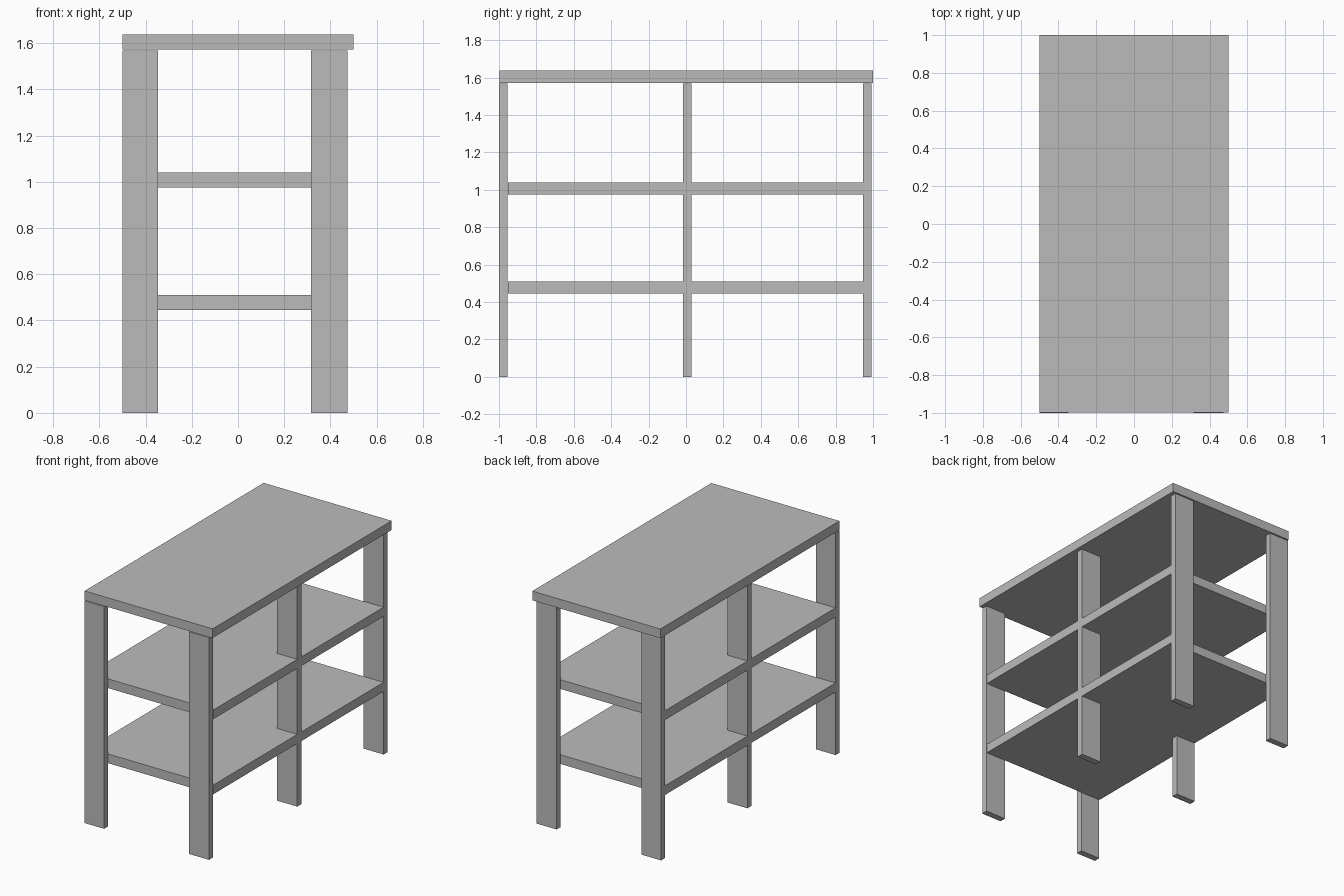
import bpy

cube = bpy.data.objects.get("Cube")
if cube:
    bpy.data.objects.remove(cube, do_unlink=True)

# Single plain grey material
grey = bpy.data.materials.new("plain_grey")
grey.use_nodes = True
colour = (0.5, 0.5, 0.5, 1)
grey.diffuse_color = colour
grey.node_tree.nodes["Principled BSDF"].inputs["Base Color"].default_value = colour


def board(name, x, y, z):
    """Box given by its (min, max) range on each axis."""
    bpy.ops.mesh.primitive_cube_add(size=1)
    ob = bpy.context.object
    ob.name = name
    ob.location = [(a + b) / 2 for a, b in (x, y, z)]
    ob.scale = [b - a for a, b in (x, y, z)]
    bpy.ops.object.transform_apply(location=False, rotation=False, scale=True)
    ob.data.materials.append(grey)
    return ob


THICK = 0.065
LEG_DEPTH = 0.045
LEFT, RIGHT = 0.474, -0.5

# Table top
board("table_top", (-0.5, 0.5), (-0.997, 1.0), (1.572, 1.572 + THICK))

# Three pairs of flat legs
for row, y in (("front", -1.0), ("middle", -0.016), ("back", 0.947)):
    for side, x in (("right", (RIGHT, -0.346)), ("left", (0.316, LEFT))):
        board(f"{row}_{side}_leg", x, (y, y + LEG_DEPTH), (0, 1.569))

# Shelves between the front and back legs, flush with the leg sides
for name, z in (("lower_shelf", 0.445), ("upper_shelf", 0.975)):
    board(name, (RIGHT, LEFT), (-0.953, 0.947), (z, z + THICK))
